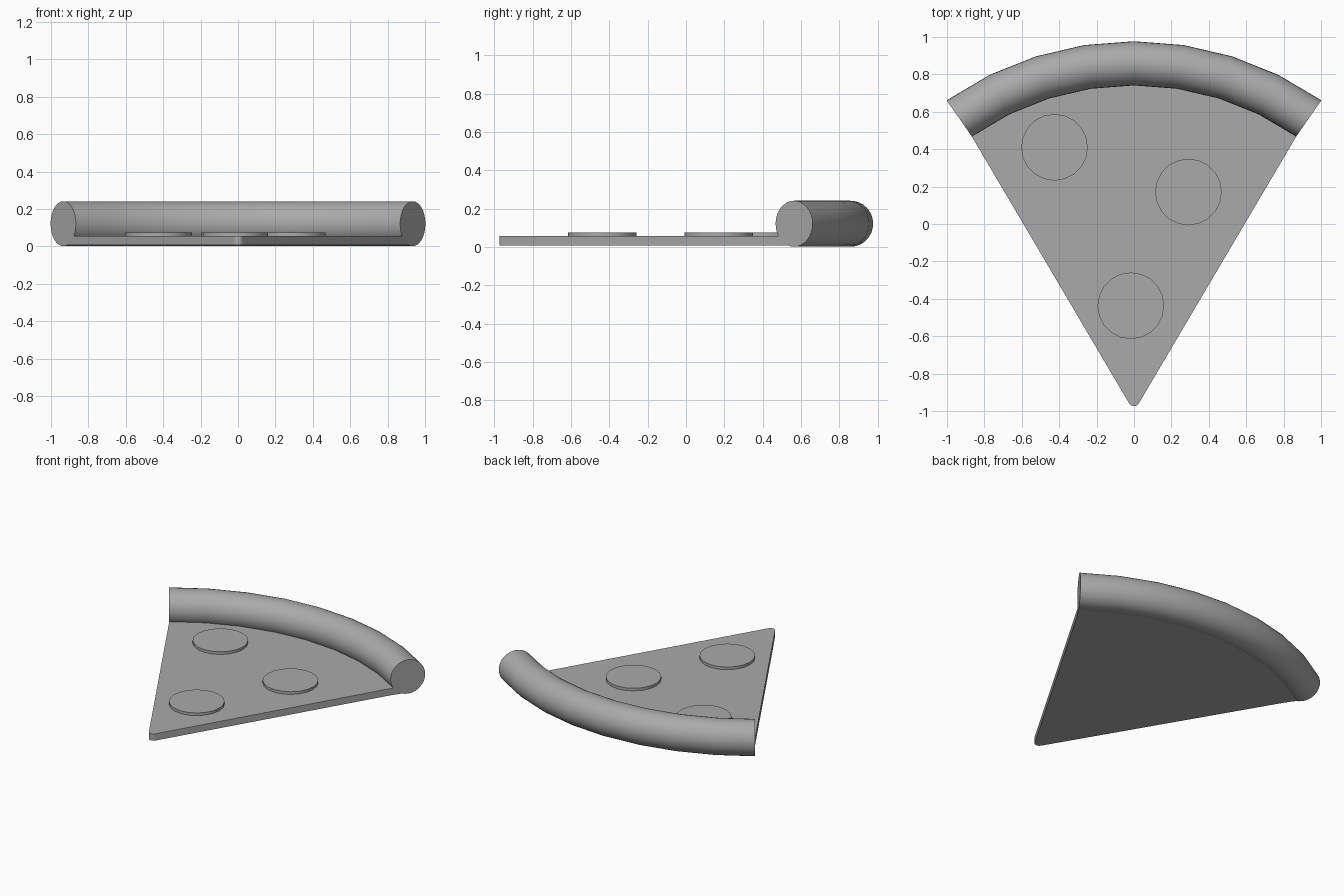
import bpy, bmesh
from math import sin, cos, pi, radians

cube = bpy.data.objects.get("Cube")
if cube:
    bpy.data.objects.remove(cube, do_unlink=True)

GREY = (0.402, 0.402, 0.402, 1)
grey = bpy.data.materials.new("medium grey")
grey.use_nodes = True
grey.diffuse_color = GREY
grey.node_tree.nodes["Principled BSDF"].inputs["Base Color"].default_value = GREY

ARC_Y, ARC_R, HALF = -0.77, 1.629, radians(35)
STEPS = 8
TUBE_R, SIDES = 0.118, 32
ANGLES = [-HALF + 2 * HALF * i / STEPS for i in range(STEPS + 1)]


def on_arc(radius, angle, z):
    return (radius * sin(angle), ARC_Y + radius * cos(angle), z)


def finish(name, bm):
    bmesh.ops.recalc_face_normals(bm, faces=bm.faces)
    mesh = bpy.data.meshes.new(name)
    bm.to_mesh(mesh)
    bm.free()
    mesh.materials.append(grey)
    obj = bpy.data.objects.new(name, mesh)
    bpy.context.collection.objects.link(obj)
    bpy.ops.object.select_all(action='DESELECT')
    obj.select_set(True)
    bpy.context.view_layer.objects.active = obj
    bpy.ops.object.shade_smooth_by_angle(angle=radians(35))


def prism(name, outline, bottom, top):
    bm = bmesh.new()
    face = bm.faces.new([bm.verts.new((x, y, bottom)) for x, y in outline])
    moved = bmesh.ops.extrude_face_region(bm, geom=[face])["geom"]
    verts = [v for v in moved if isinstance(v, bmesh.types.BMVert)]
    bmesh.ops.translate(bm, verts=verts, vec=(0, 0, top - bottom))
    finish(name, bm)


# Thick rolled crust: circles swept along the arc, capped at both ends
bm = bmesh.new()
rings = []
for a in ANGLES:
    ring = []
    for k in range(SIDES):
        t = 2 * pi * k / SIDES
        ring.append(bm.verts.new(on_arc(ARC_R + TUBE_R * cos(t), a, 0.121 + 0.12 * sin(t))))
    rings.append(ring)
for r1, r2 in zip(rings, rings[1:]):
    for k in range(SIDES):
        n = (k + 1) % SIDES
        bm.faces.new((r1[k], r1[n], r2[n], r2[k]))
bm.faces.new(rings[0])
bm.faces.new(rings[-1])
finish("crust", bm)

# Flat wedge with a rounded tip, its back edge tucked inside the crust
back = [on_arc(ARC_R - 0.03, a, 0)[:2] for a in reversed(ANGLES)]
tip = [(0.03 * sin(radians(a)), -0.944 - 0.03 * cos(radians(a))) for a in range(-60, 61, 20)]
corner = [(0.868, 0.469)]
outline = tip + corner + back + [(-x, y) for x, y in corner]
prism("slice_base", outline, 0.008, 0.056)

# Round topping discs
for i, (x, y) in enumerate([(-0.425, 0.41), (0.291, 0.171), (-0.017, -0.437)]):
    disc = [(x + 0.178 * cos(2 * pi * k / 20), y + 0.178 * sin(2 * pi * k / 20))
            for k in range(20)]
    prism(f"topping_disc_{i + 1}", disc, 0.05, 0.075)
